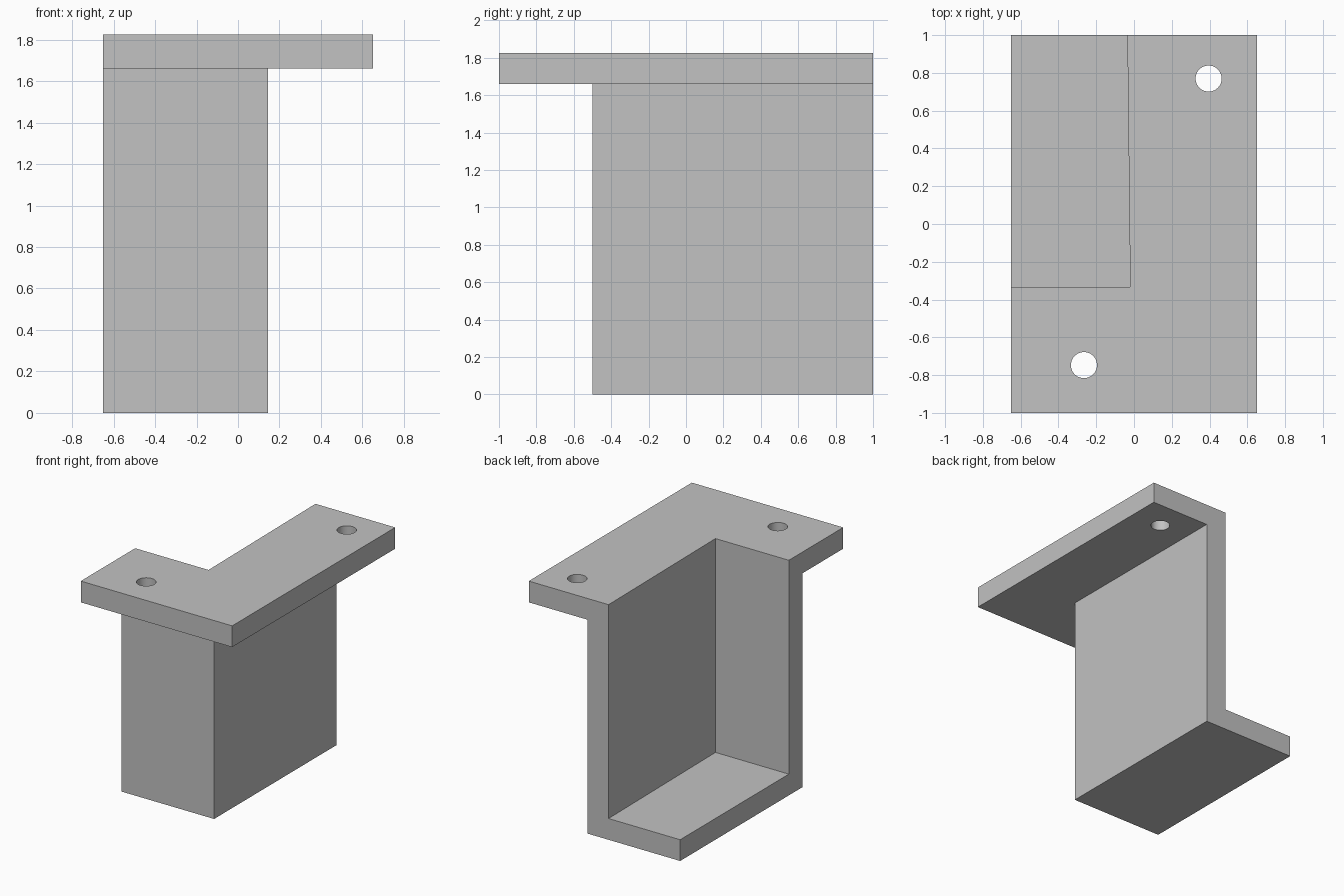
import bpy
import math

cube = bpy.data.objects.get("Cube")
if cube:
    bpy.data.objects.remove(cube, do_unlink=True)

# Overall layout
LEFT, RIGHT = -0.65, 0.65
FRONT, BACK = -1.0, 1.0
TOP, THICK = 1.825, 0.165
OVER = 0.2

grey = bpy.data.materials.new("plain grey")
grey.use_nodes = True
colour = (0.54, 0.54, 0.54, 1)
grey.diffuse_color = colour
grey.node_tree.nodes["Principled BSDF"].inputs["Base Color"].default_value = colour


def prism(name, outline, z0, z1):
    """Extrude a counter-clockwise outline from z0 to z1."""
    n = len(outline)
    verts = [(x, y, z) for z in (z0, z1) for x, y in outline]
    faces = [tuple(reversed(range(n))), tuple(range(n, 2 * n))]
    faces += [(i, (i + 1) % n, n + (i + 1) % n, n + i) for i in range(n)]
    mesh = bpy.data.meshes.new(name)
    mesh.from_pydata(verts, [], faces)
    mesh.materials.append(grey)
    obj = bpy.data.objects.new(name, mesh)
    bpy.context.collection.objects.link(obj)
    return obj


def rect(x0, y0, x1, y1):
    return [(x0, y0), (x1, y0), (x1, y1), (x0, y1)]


def circle(cx, cy, r, n=48):
    steps = [math.tau * i / n for i in range(n)]
    return [(cx + r * math.cos(a), cy + r * math.sin(a)) for a in steps]


def combine(target, tool, operation):
    """Apply a boolean and discard the tool."""
    mod = target.modifiers.new(operation, 'BOOLEAN')
    mod.operation, mod.solver, mod.object = operation, 'EXACT', tool
    bpy.context.view_layer.objects.active = target
    bpy.ops.object.modifier_apply(modifier=mod.name)
    bpy.data.objects.remove(tool, do_unlink=True)


# Top flange joined to the upright block
bracket = prism("corner_bracket", rect(LEFT, FRONT, RIGHT, BACK), TOP - THICK, TOP)
block = prism("block", rect(LEFT, -0.5, 0.145, BACK), 0, TOP)
combine(bracket, block, 'UNION')

# Pocket open at the top, back and one side, with a slightly skewed wall
pocket = prism("pocket", [(LEFT - OVER, -0.333), (-0.02, -0.333),
                          (-0.035, BACK), (-0.035, BACK + OVER),
                          (LEFT - OVER, BACK + OVER)], THICK, TOP + OVER)
combine(bracket, pocket, 'DIFFERENCE')

# Mounting holes
for x, y in ((-0.265, -0.747), (0.395, 0.77)):
    hole = prism("hole", circle(x, y, 0.069), TOP - THICK - OVER, TOP + OVER)
    combine(bracket, hole, 'DIFFERENCE')

# Smooth hole walls, crisp edges elsewhere
bpy.ops.object.select_all(action='DESELECT')
bracket.select_set(True)
bpy.context.view_layer.objects.active = bracket
bpy.ops.object.shade_smooth_by_angle(angle=math.radians(30))
